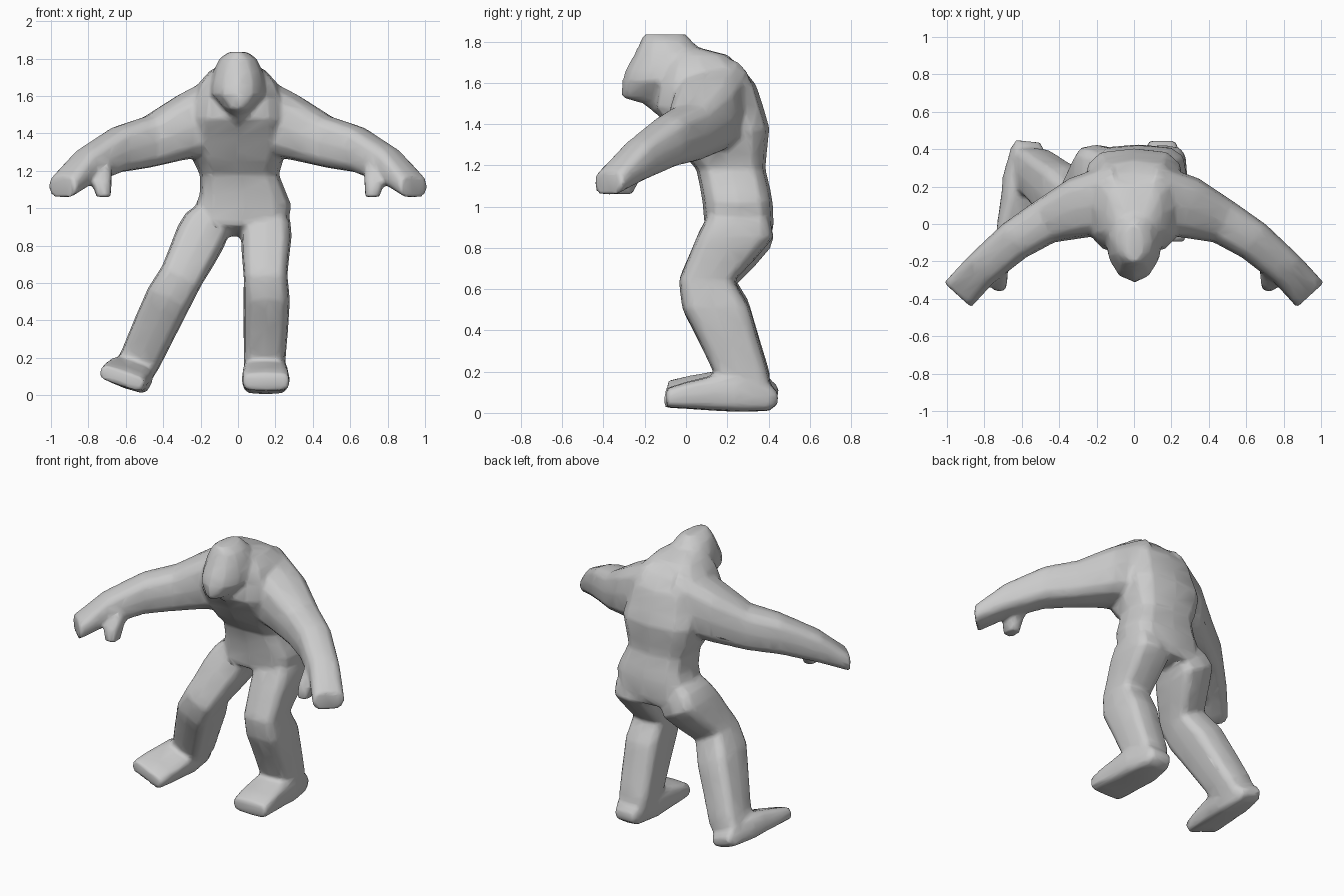
import bpy
import bmesh
from math import cos, sin, pi, radians
from mathutils import Vector, Matrix

cube = bpy.data.objects.get("Cube")
if cube:
    bpy.data.objects.remove(cube)

clay = bpy.data.materials.new("clay_grey")
clay.use_nodes = True
clay.diffuse_color = (0.6, 0.6, 0.6, 1)
clay.node_tree.nodes["Principled BSDF"].inputs["Base Color"].default_value = clay.diffuse_color

SIDES = 12
skin = bmesh.new()


def power(value, p):
    return abs(value) ** p * (1 if value >= 0 else -1)


def loft(rings, boxy=0.8, matrix=Matrix()):
    """Skin a closed tube over rings given as (centre, half axis u, half axis v)."""
    loops = []
    for c, u, v in rings:
        angles = [2 * pi * i / SIDES for i in range(SIDES)]
        loops.append([skin.verts.new(matrix @ (c + u * power(cos(a), boxy) + v * power(sin(a), boxy)))
                      for a in angles])
    for low, high in zip(loops, loops[1:]):
        for i in range(SIDES):
            j = (i + 1) % SIDES
            skin.faces.new((low[i], low[j], high[j], high[i]))
    skin.faces.new(loops[0])
    skin.faces.new(loops[-1])


def level(z, x0, x1, y0, y1):
    """Horizontal ring from its extents."""
    return (Vector(((x0 + x1) / 2, (y0 + y1) / 2, z)),
            Vector(((x1 - x0) / 2, 0, 0)), Vector((0, (y1 - y0) / 2, 0)))


def upright(y, x0, x1, z0, z1):
    """Ring facing along y from its extents."""
    return (Vector(((x0 + x1) / 2, y, (z0 + z1) / 2)),
            Vector(((x1 - x0) / 2, 0, 0)), Vector((0, 0, (z1 - z0) / 2)))


def limb(stations):
    """Rings that face along a path of (centre, half width, half height)."""
    points = [Vector(s[0]) for s in stations]
    rings = []
    for i, (_, w, h) in enumerate(stations):
        along = points[min(i + 1, len(points) - 1)] - points[max(i - 1, 0)]
        side = along.cross(Vector((0, 0, 1))).normalized()
        rings.append((points[i], side * w, Vector((0, 0, h))))
    return rings


# Torso with hunched back and overhanging chest
loft([
    level(0.85, -0.16, 0.20, 0.22, 0.41),
    level(0.91, -0.23, 0.27, 0.09, 0.425),
    level(1.02, -0.225, 0.285, 0.08, 0.42),
    level(1.08, -0.205, 0.26, 0.07, 0.41),
    level(1.18, -0.205, 0.22, 0.05, 0.385),
    level(1.25, -0.24, 0.24, -0.01, 0.39),
    level(1.38, -0.27, 0.27, -0.09, 0.405),
    level(1.48, -0.25, 0.25, -0.16, 0.375),
    level(1.59, -0.24, 0.24, -0.14, 0.34),
    level(1.67, -0.21, 0.21, -0.11, 0.275),
    level(1.735, -0.15, 0.15, -0.08, 0.20),
    level(1.768, -0.09, 0.09, -0.06, 0.07)], boxy=0.6)

# Head pushed forward, with a pointed chin
loft([
    level(1.45, -0.05, 0.05, -0.15, 0.12),
    level(1.50, -0.06, 0.06, -0.21, 0.15),
    level(1.53, -0.08, 0.08, -0.315, 0.18),
    level(1.61, -0.155, 0.155, -0.31, 0.20),
    level(1.66, -0.152, 0.152, -0.295, 0.20),
    level(1.74, -0.13, 0.13, -0.25, 0.10),
    level(1.80, -0.10, 0.10, -0.22, 0.03),
    level(1.835, -0.05, 0.05, -0.205, 0.0)], boxy=0.95)

# Arms and thumbs, mirrored
arm = limb([
    ((0.08, 0.14, 1.51), 0.19, 0.22),
    ((0.30, 0.085, 1.435), 0.165, 0.18),
    ((0.48, 0.01, 1.355), 0.122, 0.14),
    ((0.64, -0.09, 1.315), 0.11, 0.125),
    ((0.82, -0.245, 1.22), 0.098, 0.10),
    ((0.943, -0.38, 1.112), 0.10, 0.062)])
thumb = [
    level(1.24, 0.67, 0.79, -0.28, -0.12),
    level(1.14, 0.675, 0.785, -0.35, -0.22),
    level(1.06, 0.68, 0.757, -0.365, -0.26)]
flip = Matrix.Scale(-1, 4, (1, 0, 0))
for matrix in (Matrix(), flip):
    loft(arm, 0.7, matrix)
    loft(thumb, 0.7, matrix)

# Legs and feet: one straight, the other mirrored and swung outward
leg = [
    level(1.00, 0.06, 0.24, 0.12, 0.38),
    level(0.93, 0.02, 0.28, 0.09, 0.41),
    level(0.85, 0.015, 0.287, 0.05, 0.425),
    level(0.75, 0.02, 0.275, 0.01, 0.34),
    level(0.64, 0.03, 0.264, -0.035, 0.235),
    level(0.51, 0.03, 0.278, -0.02, 0.31),
    level(0.35, 0.03, 0.268, 0.06, 0.355),
    level(0.18, 0.03, 0.253, 0.14, 0.405),
    level(0.08, 0.04, 0.25, 0.16, 0.41)]
foot = [
    upright(0.445, 0.08, 0.22, 0.04, 0.10),
    upright(0.40, 0.06, 0.24, 0.008, 0.15),
    upright(0.24, 0.022, 0.272, 0.005, 0.185),
    upright(0.14, 0.022, 0.27, 0.01, 0.185),
    upright(0.0, 0.02, 0.277, 0.02, 0.15),
    upright(-0.095, 0.025, 0.275, 0.025, 0.12)]
leg_swing = (Matrix.Translation((-0.125, 0, 0.98)) @ Matrix.Rotation(radians(27), 4, "Y")
             @ Matrix.Scale(1.07, 4, (0, 0, 1)) @ Matrix.Translation((0.145, 0, -1.0)) @ flip)
foot_swing = (Matrix.Translation((-0.605, 0.2, 0.04)) @ Matrix.Rotation(radians(-6), 4, "Z")
              @ Matrix.Rotation(radians(19), 4, "Y") @ Matrix.Scale(0.85, 4, (0, 0, 1))
              @ Matrix.Translation((0.147, -0.2, -0.01)) @ flip)
for leg_matrix, foot_matrix in ((Matrix(), Matrix()), (leg_swing, foot_swing)):
    loft(leg, 0.55, leg_matrix)
    loft(foot, 0.5, foot_matrix)

# One figure from all the parts
bmesh.ops.recalc_face_normals(skin, faces=skin.faces)
mesh = bpy.data.meshes.new("figure_body")
skin.to_mesh(mesh)
skin.free()
mesh.materials.append(clay)
body = bpy.data.objects.new("figure_body", mesh)
bpy.context.collection.objects.link(body)

# Blend the parts into one smooth low-poly skin
blend = body.modifiers.new("blend", "REMESH")
blend.mode = "VOXEL"
blend.voxel_size = 0.014
blend.use_smooth_shade = True
relax = body.modifiers.new("relax", "SMOOTH")
relax.factor = 0.5
relax.iterations = 4
reduce = body.modifiers.new("reduce", "DECIMATE")
reduce.ratio = 0.1
